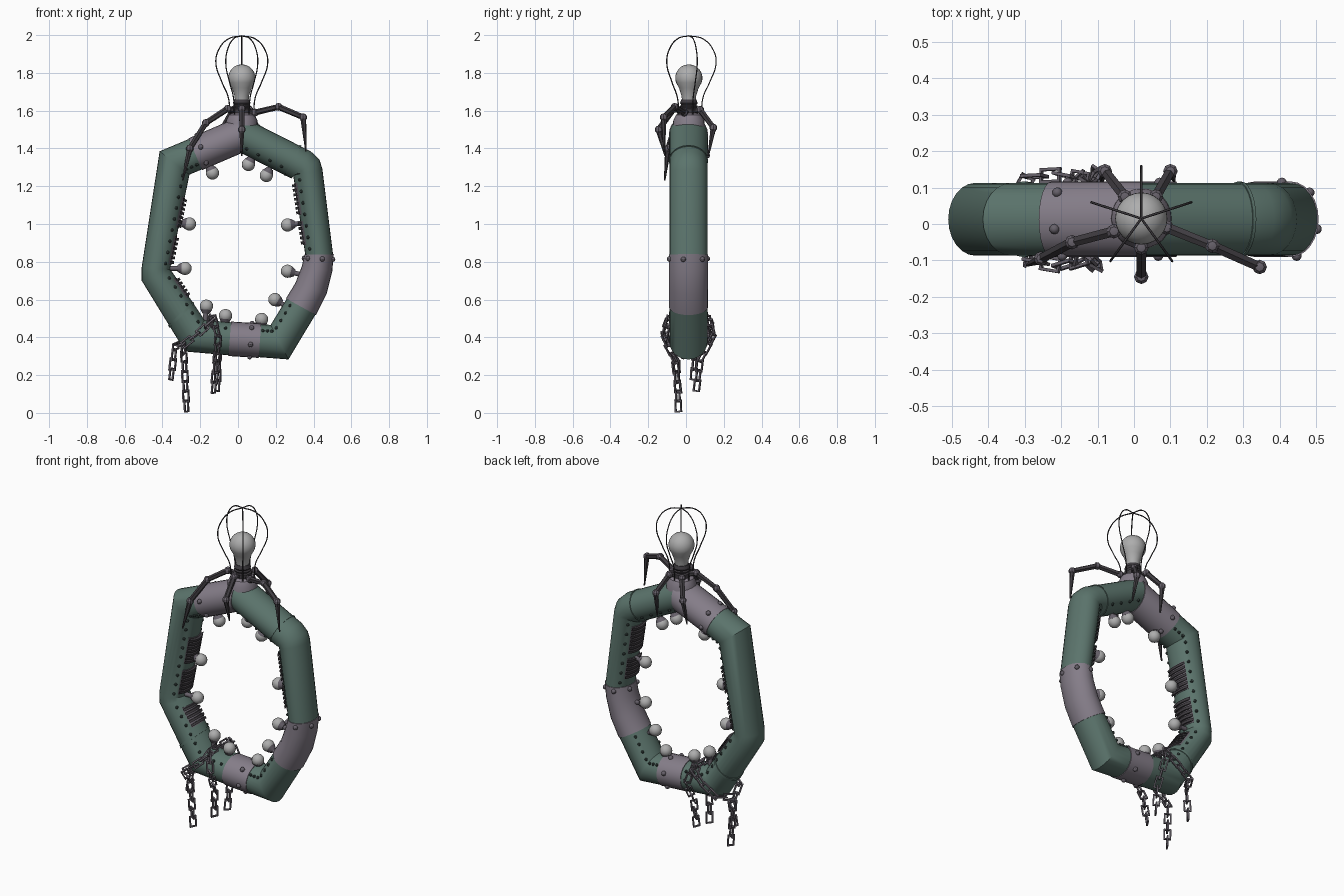
import bpy, bmesh, math
from mathutils import Vector, Matrix

cube = bpy.data.objects.get("Cube")
if cube:
    bpy.data.objects.remove(cube)


def material(name, r, g, b):
    m = bpy.data.materials.new(name)
    m.use_nodes = True
    m.diffuse_color = (r, g, b, 1)
    m.node_tree.nodes["Principled BSDF"].inputs["Base Color"].default_value = (r, g, b, 1)
    return m


GREEN = material("pipe green", .105, .175, .15)
PURPLE = material("sleeve purple", .235, .207, .25)
GLASS = material("bulb grey", .42, .42, .42)
DARK = material("dark iron", .05, .045, .052)
STEEL = material("chain steel", .135, .12, .145)
RIVET = material("rivet dark green", .04, .06, .055)
YC = .013     # depth centre of the pipe


def finish(name, bm, mat):
    bmesh.ops.recalc_face_normals(bm, faces=bm.faces[:])
    for f in bm.faces:
        f.smooth = True
    for e in bm.edges:
        e.smooth = e.calc_face_angle(0) < math.radians(31)
    me = bpy.data.meshes.new(name)
    bm.to_mesh(me)
    bm.free()
    me.materials.append(mat)
    bpy.context.collection.objects.link(bpy.data.objects.new(name, me))


def rod(bm, a, b, r1, r2, sides=12):
    a, b = Vector(a), Vector(b)
    rot = (b - a).to_track_quat('Z', 'Y').to_matrix().to_4x4()
    bmesh.ops.create_cone(bm, cap_ends=True, segments=sides, radius1=r1, radius2=r2,
                          depth=(b - a).length, matrix=Matrix.Translation((a + b) / 2) @ rot)


def ball(bm, p, r, u=10, v=6):
    bmesh.ops.create_uvsphere(bm, u_segments=u, v_segments=v, radius=r, matrix=Matrix.Translation(p))


def box(bm, p, axes, size):
    m = Matrix([a * s for a, s in zip(axes, size)]).transposed().to_4x4()
    bmesh.ops.create_cube(bm, size=1, matrix=Matrix.Translation(p) @ m)


def skin(bm, rings):
    for p, q in zip(rings, rings[1:]):
        for k in range(len(p)):
            j = (k + 1) % len(p)
            bm.faces.new((p[k], p[j], q[j], q[k]))
    bm.faces.new(rings[0])
    bm.faces.new(rings[-1])


def lathe(name, profile, mat, x, y, steps=24):
    bm = bmesh.new()
    skin(bm, [[bm.verts.new((x + r * math.cos(k * math.tau / steps),
                             y + r * math.sin(k * math.tau / steps), z))
               for k in range(steps)] for r, z in profile])
    finish(name, bm, mat)


# Outer outline of the pipe ring, from the peak round by the right-hand side
OUT = [Vector(p) for p in (
    (.02, 1.57), (-.26, 1.45), (-.415, 1.385), (-.51, .77), (-.51, .70), (-.28, .325),
    (-.05, .305), (.11, .295), (.267, .283), (.41, .52), (.465, .63), (.495, .75),
    (.503, .84), (.447, 1.29), (.432, 1.34), (.385, 1.385), (.325, 1.415))]
N = len(OUT)


def normal(i):
    t = (OUT[(i + 1) % N] - OUT[i % N]).normalized()
    return Vector((-t.y, t.x))


def corner(i):
    # Point, mitre vector and pipe thickness; upright runs are slimmer
    a, b = normal(i - 1), normal(i)
    n = (a + b) / (1 + a.dot(b))
    return OUT[i % N], n, .145 + .03 * min(1, 2 * abs(n.y))


def station(i, t):
    return [p + (q - p) * t for p, q in zip(corner(i), corner(i + 1))]


def spot(st, a, extra=0.0):
    # Point on the oval section; angle 0 is the outer edge, pi the inner one
    p = st[0] + st[1] * (st[2] / 2 - (st[2] / 2 + extra) * math.cos(a))
    return Vector((p.x, YC + (.1 + extra) * math.sin(a), p.y))


def sweep(bm, stations, extra=0.0, span=math.pi, steps=24):
    count = steps if span == math.pi else steps + 1
    angles = [math.pi - span + 2 * span * k / steps for k in range(count)]
    skin(bm, [[bm.verts.new(spot(s, a, extra)) for a in angles] for s in stations])


def pipe(name, stations, mat, extra=0.0):
    bm = bmesh.new()
    sweep(bm, stations, extra)
    finish(name, bm, mat)


def run(a, b):
    return [corner(i) for i in range(a, b + 1)]


pipe("left_pipe", run(1, 6), GREEN)
pipe("bottom_pipe", run(7, 9), GREEN)
pipe("right_pipe", run(12, 17), GREEN)
pipe("top_sleeve", run(0, 1), PURPLE, .004)
pipe("bottom_sleeve", run(6, 7), PURPLE, .004)
pipe("side_sleeve", run(9, 12), PURPLE, .004)
pipe("lower_band", [station(4, .62), station(4, .66)], GREEN, .004)
pipe("upper_band", [station(15, .85), station(15, .99)], GREEN, .004)

# Small rivets along both edges of the inner side
bm = bmesh.new()
for seg, count in ((1, 3), (2, 9), (4, 6), (5, 3), (7, 3), (8, 4), (12, 7), (16, 4)):
    for k in range(count):
        for side in (-1, 1):
            ball(bm, spot(station(seg, (k + .5) / count), side * math.radians(128)), .009, 8, 5)
finish("small_rivets", bm, RIVET)

# Large rivets round the sleeve ends
bm = bmesh.new()
for seg, t in ((0, .85), (6, .7), (11, .7)):
    for k in range(6):
        ball(bm, spot(station(seg, t), math.radians(60 * k - 15), .004), .014)
finish("large_rivets", bm, STEEL)

# Vents: curved panels with raised slats on the inner side
panels, slats = bmesh.new(), bmesh.new()
SPAN = math.radians(38)
for seg, lo, hi, count in ((2, .25, .57, 7), (2, .66, .95, 6), (4, .12, .5, 5),
                           (12, .12, .42, 5), (12, .5, .9, 7)):
    sweep(panels, [station(seg, lo), station(seg, hi)], .003, SPAN, 8)
    step = (hi - lo) / count
    for k in range(count):
        t = lo + step * (k + .2)
        sweep(slats, [station(seg, t), station(seg, t + step * .6)], .014, SPAN, 8)
finish("vent_panels", panels, STEEL)
finish("vent_slats", slats, DARK)

# Ring of small bulbs facing inward, each in a small cup
glass, cups = bmesh.new(), bmesh.new()
for x, z, seg in ((-.135, 1.27, 0), (.055, 1.315, 16), (.15, 1.257, 16), (-.257, 1.0, 2),
                  (.262, .995, 12), (-.28, .765, 3), (.262, .75, 10), (-.167, .565, 5),
                  (-.066, .515, 5), (.125, .495, 7), (.195, .6, 8)):
    c, n2 = Vector((x, YC, z)), normal(seg)
    n = Vector((n2.x, 0, n2.y))
    ball(glass, c, .035, 16, 10)
    rod(cups, c - n * .04, c - n * .018, .018, .031)
    rod(cups, c - n * .085, c - n * .035, .013, .013)
finish("small_bulbs", glass, GLASS)
finish("small_bulb_cups", cups, STEEL)

# Main bulb on its hub and socket
BX, BY = .02, .015
lathe("bulb_hub", [(.085, 1.49), (.082, 1.55), (.068, 1.578), (.04, 1.592)], PURPLE, BX, BY)
lathe("bulb_socket", [(.05, 1.575), (.05, 1.61), (.042, 1.615), (.047, 1.625),
                      (.04, 1.63), (.047, 1.64), (.04, 1.66)], DARK, BX, BY)
dome = [(.072 * math.cos(a), 1.773 + .072 * math.sin(a))
        for a in (math.radians(d) for d in range(-20, 88, 15))]
lathe("main_bulb", [(.035, 1.645), (.039, 1.68), (.052, 1.72)] + dome + [(.004, 1.845)],
      GLASS, BX, BY)

# Wire cage of five bowed wires
cage = bpy.data.curves.new("wire_cage", 'CURVE')
cage.dimensions = '3D'
cage.bevel_depth = .0033
cage.bevel_resolution = 1
cage.resolution_u = 6
for k in range(5):
    a = math.radians(90 + 72 * k)
    pts = [(0, 1.9965), (.075, 1.98), (.13, 1.92), (.144, 1.85), (.11, 1.75), (.075, 1.67), (.066, 1.58)]
    sp = cage.splines.new('BEZIER')
    sp.bezier_points.add(len(pts) - 1)
    for bp, (r, z) in zip(sp.bezier_points, pts):
        bp.co = (BX + r * math.cos(a), BY + r * math.sin(a), z)
        bp.handle_left_type = bp.handle_right_type = 'AUTO'
cage.materials.append(DARK)
bpy.context.collection.objects.link(bpy.data.objects.new("wire_cage", cage))

# Five jointed claw legs gripping the pipe
legs, joints = bmesh.new(), bmesh.new()
for path in (
        [(.09, -.01, 1.59), (.215, -.06, 1.62), (.345, -.118, 1.565), (.36, -.115, 1.385)],
        [(-.055, -.02, 1.61), (-.17, -.05, 1.535), (-.255, -.095, 1.40), (-.293, -.113, 1.23)],
        [(.02, -.065, 1.61), (.02, -.145, 1.5), (.02, -.11, 1.36)],
        [(-.025, .075, 1.605), (-.08, .145, 1.51), (-.09, .118, 1.36)],
        [(.06, .075, 1.605), (.10, .145, 1.51), (.11, .118, 1.36)]):
    rod(legs, (BX, BY, 1.59), path[0], .016, .016, 6)
    for k, (a, b) in enumerate(zip(path, path[1:])):
        last = k == len(path) - 2
        rod(legs, a, b, .016, .004 if last else .015, 6)
        ball(joints, a, .021, 8, 5)
finish("claw_legs", legs, DARK)
finish("claw_joints", joints, STEEL)


# Chains: rectangular links threaded along paths from the hanging end up
def chain(name, path, pitch=.052):
    bm = bmesh.new()
    path = [Vector(p) for p in path]
    carry, count = pitch / 2, 0
    for a, b in zip(path, path[1:]):
        length, d = (b - a).length, (b - a).normalized()
        u = d.cross(Vector((.5, .8, .2))).normalized()
        v = d.cross(u)
        while carry < length:
            p = a + d * carry
            s, q = (u, v) if count % 2 else (v, u)
            for sign in (-1, 1):
                box(bm, p + s * sign * .017, (d, s, q), (.068, .008, .009))
                box(bm, p + d * sign * .03, (d, s, q), (.008, .034, .009))
            carry += pitch
            count += 1
        carry -= length
    finish(name, bm, STEEL)


chain("front_long_chain", [(-.272, -.04, .011), (-.285, -.05, .28), (-.29, -.10, .36),
                           (-.2, -.115, .43), (-.12, -.09, .5)])
chain("back_side_chain", [(-.355, .04, .18), (-.335, .05, .35), (-.29, .13, .37),
                          (-.2, .135, .43), (-.12, .12, .5)])
chain("front_short_chain", [(-.13, -.04, .11), (-.115, -.06, .28), (-.105, -.115, .40), (-.13, -.09, .5)])
chain("back_short_chain", [(-.11, .055, .12), (-.105, .075, .28), (-.10, .14, .40), (-.13, .12, .5)])
chain("chain_over_pipe", [(-.15, -.1, .47), (-.14, -.06, .505), (-.14, .09, .505), (-.15, .13, .47)])
